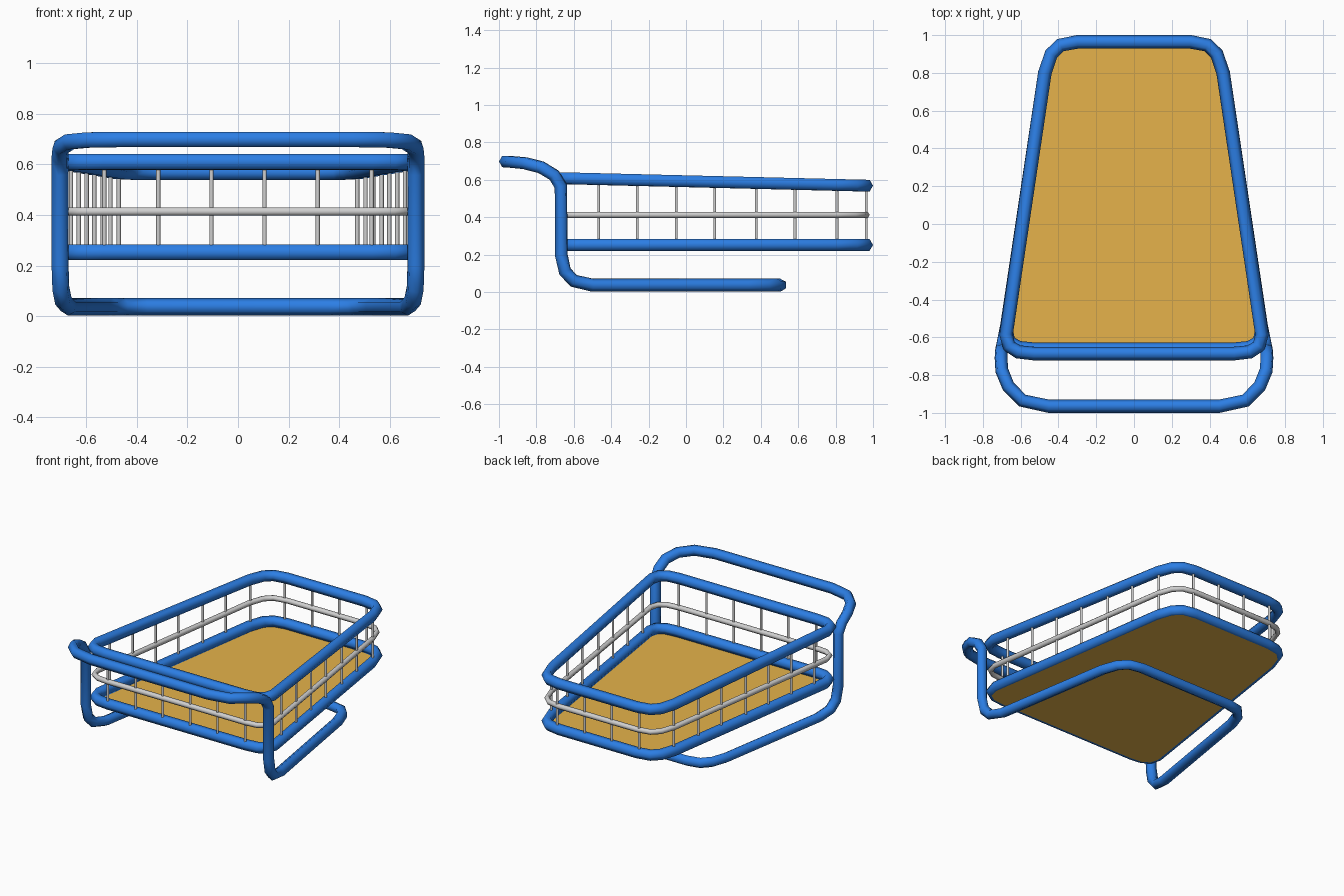
import bpy, bmesh

if "Cube" in bpy.data.objects:
    bpy.data.objects.remove(bpy.data.objects["Cube"])

def material(name, rgb):
    m = bpy.data.materials.new(name)
    m.diffuse_color = (*rgb, 1)
    m.use_nodes = True
    m.node_tree.nodes["Principled BSDF"].inputs["Base Color"].default_value = m.diffuse_color
    return m

BLUE = material("blue paint", (0.025, 0.21, 0.78))
GREY = material("grey wire", (0.63, 0.63, 0.63))
TAN = material("tan board", (0.79, 0.45, 0.07))

def tubes(name, paths, radius, mat, cyclic=True, res=1):
    """Sweep a round section along each path and bake to one mesh."""
    cu = bpy.data.curves.new(name, 'CURVE')
    cu.dimensions = '3D'
    cu.bevel_depth = radius
    cu.bevel_resolution = res
    cu.use_fill_caps = not cyclic
    for pts in paths:
        s = cu.splines.new('POLY')
        s.points.add(len(pts) - 1)
        for p, co in zip(s.points, pts):
            p.co = (*co, 1)
        s.use_cyclic_u = cyclic
        s.use_smooth = True
    tmp = bpy.data.objects.new(name + "_curve", cu)
    bpy.context.collection.objects.link(tmp)
    dg = bpy.context.evaluated_depsgraph_get()
    me = bpy.data.meshes.new_from_object(tmp.evaluated_get(dg))
    bpy.data.objects.remove(tmp)
    me.name = name
    me.materials.clear()
    me.materials.append(mat)
    ob = bpy.data.objects.new(name, me)
    bpy.context.collection.objects.link(ob)
    return ob

def mirrored(half):
    """Close a right-hand half path with its left-hand mirror image."""
    return half + [(-p[0], *p[1:]) for p in reversed(half)]

def outline(front):
    """Tapered basket outline whose front bar lies at y = front."""
    return mirrored([(0.30, 0.964), (0.39, 0.947), (0.438, 0.90), (0.472, 0.80),
                     (0.677, front + 0.10), (0.661, front + 0.04),
                     (0.613, front + 0.009), (0.53, front)])

def top_z(y):
    # the upper rail slopes down to the back
    return 0.569 + (0.96 - y) * 0.0245

# Basket rails
tubes("upper_rail", [[(x, y, top_z(y)) for x, y in outline(-0.686)]], 0.036, BLUE)
tubes("lower_rail", [[(x, y, 0.252) for x, y in outline(-0.663)]], 0.036, BLUE)
tubes("middle_wire", [[(x, y, 0.413) for x, y in outline(-0.675)]], 0.018, GREY)

# Upright wires around the basket
spots = [(s * x, -0.675) for x in (0.105, 0.315, 0.528) for s in (-1, 1)]
spots += [(s * x, 0.964) for x in (0.105, 0.315) for s in (-1, 1)]
for y in (-0.467, -0.26, -0.052, 0.154, 0.376, 0.583, 0.807):
    x = 0.472 + (0.80 - y) * 0.148
    spots += [(x, y), (-x, y)]
tubes("upright_wires", [[(x, y, 0.25), (x, y, top_z(y))] for x, y in spots],
      0.0085, GREY, cyclic=False)

# Floor board, fixed under the lower rail
bm = bmesh.new()
bm.faces.new([bm.verts.new((x, y, 0.220)) for x, y in reversed(outline(-0.663))])
bmesh.ops.recalc_face_normals(bm, faces=bm.faces)
me = bpy.data.meshes.new("floor_board")
bm.to_mesh(me)
bm.free()
me.materials.append(TAN)
bpy.context.collection.objects.link(bpy.data.objects.new("floor_board", me))

# Handle, posts and ground stand as one bent tube
frame = [(0.45, -0.965, 0.698), (0.59, -0.935, 0.696), (0.665, -0.86, 0.689),
         (0.70, -0.775, 0.667), (0.704, -0.705, 0.625), (0.703, -0.669, 0.565),
         (0.703, -0.667, 0.20), (0.70, -0.647, 0.11), (0.69, -0.60, 0.06),
         (0.67, -0.50, 0.037), (0.535, 0.33, 0.037), (0.50, 0.43, 0.037),
         (0.45, 0.485, 0.037), (0.36, 0.504, 0.037)]
tubes("handle_and_stand", [mirrored(frame)], 0.035, BLUE)
